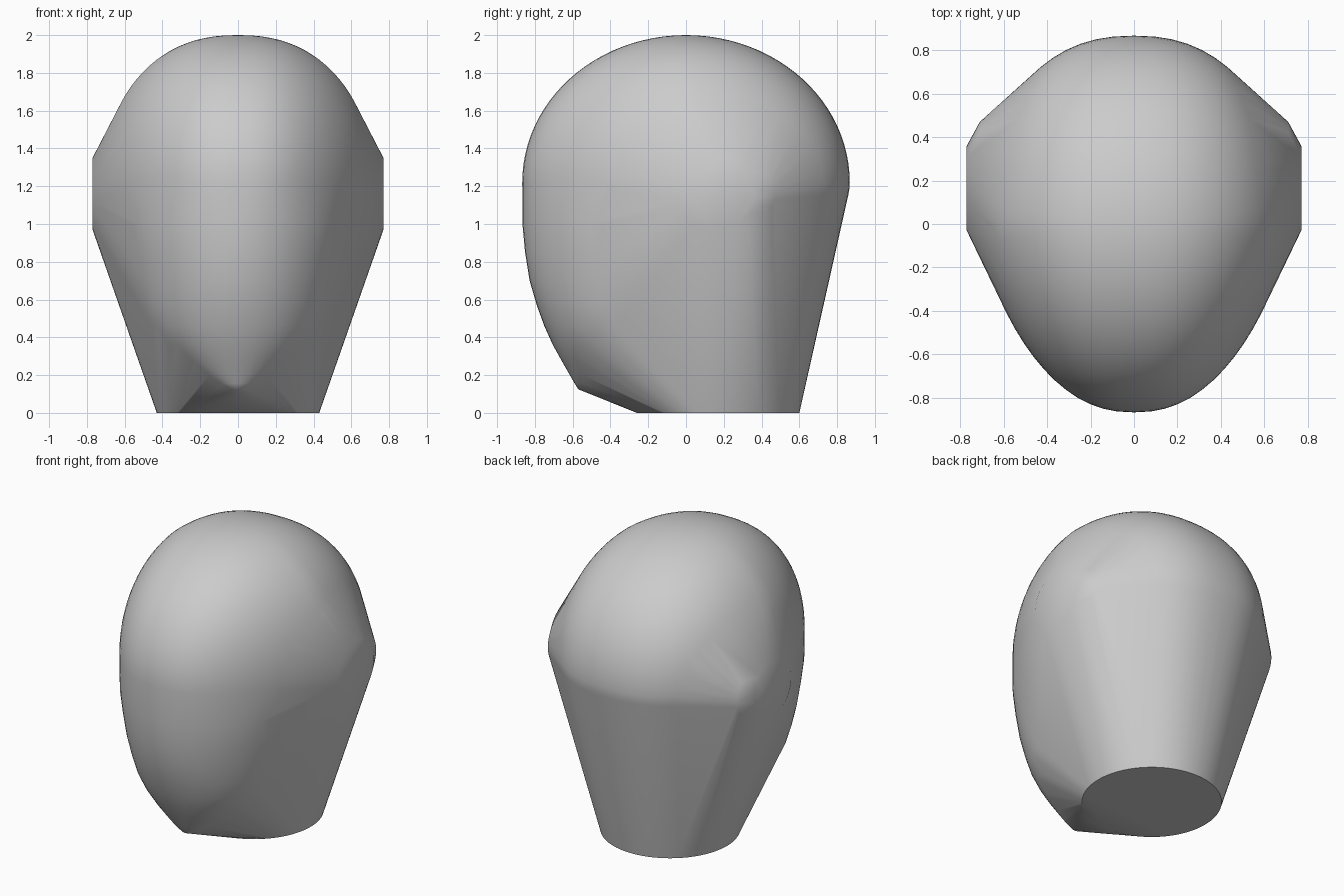
import bpy, bmesh
from math import sin, cos, pi, copysign

if "Cube" in bpy.data.objects:
    bpy.data.objects.remove(bpy.data.objects["Cube"], do_unlink=True)

grey = bpy.data.materials.new("plain grey")
grey.use_nodes = True
grey.diffuse_color = (0.6, 0.6, 0.6, 1)
grey.node_tree.nodes["Principled BSDF"].inputs["Base Color"].default_value = (0.6, 0.6, 0.6, 1)

bm = bmesh.new()


def ring(point, count=64):
    """Add vertices along a closed curve given by point(cosine, sine)."""
    for i in range(count):
        a = 2 * pi * i / count
        bm.verts.new(point(cos(a), sin(a)))


# Skull: boxy dome that tapers towards the front, with a shallower underside
SKULL_Z = 1.22
for j in range(-12, 25):
    tilt = j / 24 * pi / 2
    height = 0.78 if j >= 0 else 0.5
    r, z = cos(tilt), SKULL_Z + height * sin(tilt)

    def skull_point(c, s):
        u, v = r * c, r * s
        half_width = 0.72 * (1 + 0.19 * min(v, 0))
        return (copysign(half_width * abs(u) ** 0.87, u), 0.867 * v, z)
    ring(skull_point)

# Face: slices narrowing down to the chin (height, half width, front, depth)
for z, width, front, depth in [(1.0, 0.63, -0.866, 0.8), (0.85, 0.6, -0.852, 0.76),
                               (0.7, 0.565, -0.828, 0.7), (0.57, 0.525, -0.79, 0.62),
                               (0.46, 0.48, -0.75, 0.53), (0.36, 0.415, -0.705, 0.45),
                               (0.27, 0.32, -0.655, 0.34), (0.2, 0.215, -0.615, 0.23),
                               (0.155, 0.13, -0.589, 0.13), (0.125, 0.05, -0.57, 0.05)]:
    ring(lambda c, s: (width * c, front + depth * (1 + s), z))

# Ears: flat outer disc with a rear rim
for side in (-1, 1):
    ring(lambda c, s: (side * 0.77, 0.165 + 0.195 * c, 1.16 + 0.19 * s), 32)
    ring(lambda c, s: (side * 0.71, 0.3 + 0.17 * c, 1.16 + 0.17 * s), 32)

# Neck: flat round base
ring(lambda c, s: (0.43 * c, 0.17 + 0.43 * s, 0), 96)

# Wrap all the parts in one tight skin
bmesh.ops.remove_doubles(bm, verts=bm.verts[:], dist=0.0005)
hull = bmesh.ops.convex_hull(bm, input=bm.verts[:])
spare = {g for g in hull["geom_interior"] + hull["geom_unused"]
         if isinstance(g, bmesh.types.BMVert)}
bmesh.ops.delete(bm, geom=list(spare), context='VERTS')
bmesh.ops.dissolve_limit(bm, angle_limit=0.002, verts=bm.verts[:], edges=bm.edges[:])
bmesh.ops.recalc_face_normals(bm, faces=bm.faces[:])

mesh = bpy.data.meshes.new("head_form")
bm.to_mesh(mesh)
bm.free()
mesh.materials.append(grey)
head = bpy.data.objects.new("head_form", mesh)
bpy.context.collection.objects.link(head)
bpy.context.view_layer.objects.active = head
head.select_set(True)
bpy.ops.object.shade_smooth_by_angle(angle=pi / 4)
